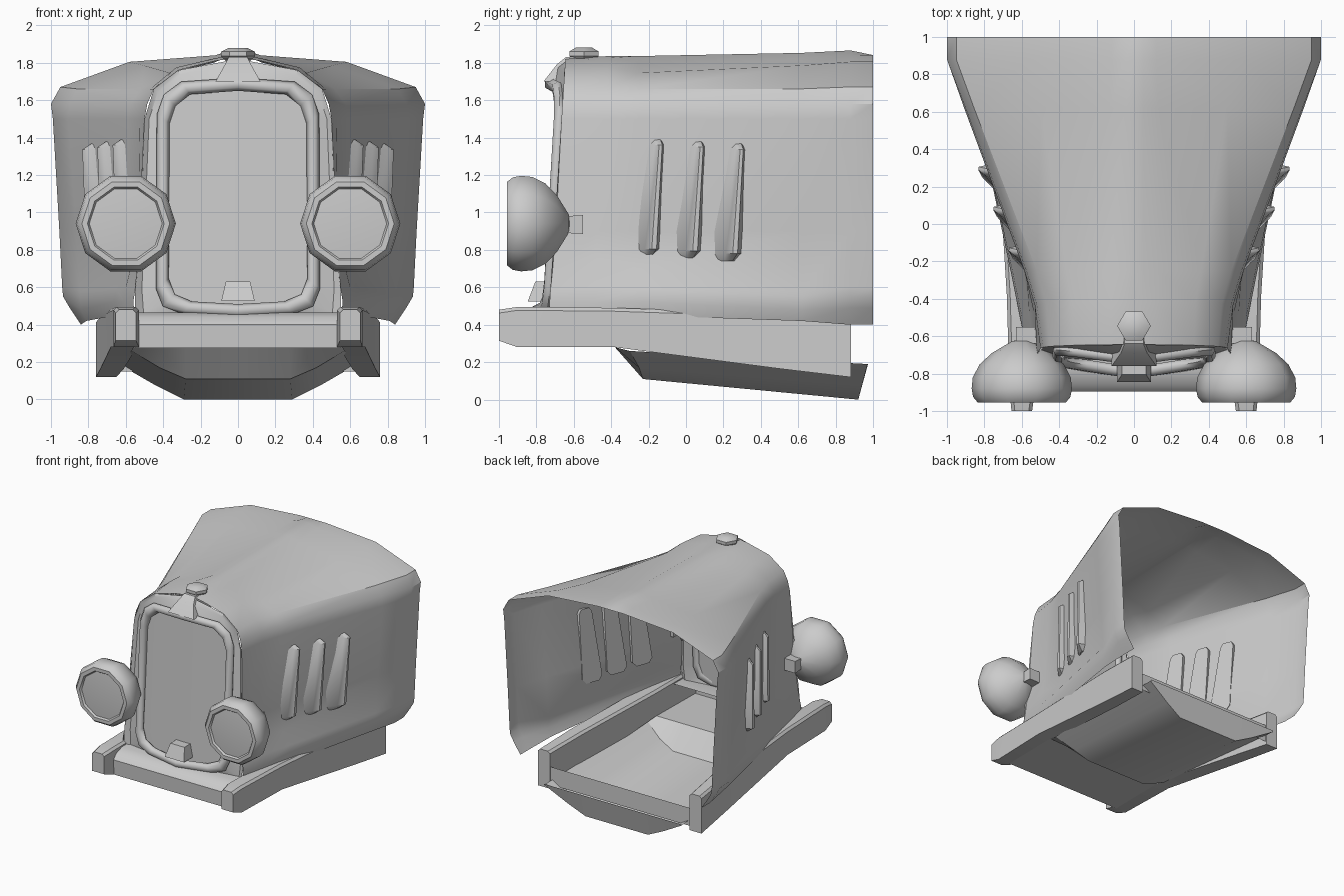
import bpy, bmesh
from math import sin, cos, pi

if "Cube" in bpy.data.objects:
    bpy.data.objects.remove(bpy.data.objects["Cube"])


def mesh(name, verts, faces, mirror=False, angle=35):
    me = bpy.data.meshes.new(name)
    me.from_pydata(verts, [], faces)
    bm = bmesh.new()
    bm.from_mesh(me)
    bmesh.ops.remove_doubles(bm, verts=bm.verts, dist=1e-4)
    bmesh.ops.recalc_face_normals(bm, faces=bm.faces)
    bm.to_mesh(me)
    bm.free()
    ob = bpy.data.objects.new(name, me)
    bpy.context.collection.objects.link(ob)
    bpy.ops.object.select_all(action='DESELECT')
    ob.select_set(True)
    bpy.context.view_layer.objects.active = ob
    if mirror:
        ob.modifiers.new("mirror", 'MIRROR').merge_threshold = 0.001
        bpy.ops.object.modifier_apply(modifier="mirror")
    bpy.ops.object.shade_smooth_by_angle(angle=angle * pi / 180)
    return ob


def loft(name, rows, closed=False, caps=False, **kw):
    n = len(rows[0])
    verts = [p for r in rows for p in r]
    faces = []
    for i in range(len(rows) - 1):
        for j in range(n if closed else n - 1):
            k = (j + 1) % n
            faces.append((i*n + j, i*n + k, (i+1)*n + k, (i+1)*n + j))
    if caps:
        faces += [tuple(range(n)), tuple(range(len(verts) - n, len(verts)))]
    return mesh(name, verts, faces, **kw)


def lathe(name, prof, n, place, **kw):
    rows = [[place(r*cos(2*pi*k/n), r*sin(2*pi*k/n), h) for k in range(n)] for r, h in prof]
    return loft(name, rows, closed=True, **kw)


def box_row(y, x0, x1, z0, z1):
    c = 0.018
    return [(x0, y, z0), (x1, y, z0), (x1, y, z1 - c), (x1 - c, y, z1), (x0 + c, y, z1), (x0, y, z1 - c)]


# hood shell: half sections from the lower edge to the centre line; lean tilts the front ones
sections = [
    (-0.73, .065, [(.55, .44), (.56, .52), (.55, .58), (.54, .66), (.52, .9), (.50, 1.5),
                   (.485, 1.58), (.45, 1.66), (.32, 1.76), (.12, 1.81), (.05, 1.82), (0, 1.82)]),
    (-0.50, .065, [(.60, .45), (.61, .52), (.60, .6), (.56, .76), (.535, .9), (.53, 1.5),
                   (.52, 1.58), (.47, 1.66), (.33, 1.775), (.12, 1.825), (.05, 1.835), (0, 1.835)]),
    (-0.25, 0, [(.65, .45), (.66, .52), (.65, .59), (.59, .70), (.575, .9), (.586, 1.5),
                (.575, 1.58), (.52, 1.66), (.36, 1.745), (.13, 1.80), (.05, 1.835), (0, 1.835)]),
    (0.62, 0, [(.81, .42), (.84, .48), (.845, .55), (.845, .58), (.865, .9), (.908, 1.5),
               (.90, 1.58), (.855, 1.66), (.5, 1.785), (.13, 1.825), (.05, 1.852), (0, 1.852)]),
    (0.88, 0, [(.84, .4), (.90, .49), (.935, .55), (.94, .6), (.955, .9), (.99, 1.5),
               (1, 1.58), (.95, 1.67), (.58, 1.805), (.12, 1.84), (.05, 1.865), (0, 1.865)]),
]
rows = [[(x, y + lean * (z - .5), z) for x, z in pts] for y, lean, pts in sections]
rows.append([(x, 1.0, min(z, 1.84)) for x, y, z in rows[-1]])
loft("hood_shell", rows, mirror=True)


# radiator: surround, tube frame and panel share one half outline
half = [(0, .475), (.27, .49), (.37, .53), (.405, .62), (.40, 1.5), (.365, 1.6), (.28, 1.665), (0, 1.685)]
outer = [(0, .42), (.38, .42), (.55, .44), (.55, .58), (.50, 1.5), (.45, 1.66), (.32, 1.76), (0, 1.82)]


def front_y(x, z):
    return -.79 + .06 * (z - .5) + .15 * x


inner_row = [(x, front_y(x, z), z) for x, z in half]
mid_row = [(x + .75*(u - x), front_y(x, z) + .025, z + .75*(w - z)) for (x, z), (u, w) in zip(half, outer)]
outer_row = [(u, -.73 + .065 * (w - .5), w) for u, w in outer]
loft("radiator_surround", [inner_row, mid_row, outer_row], mirror=True)
panel_row = [(x, -.735 + .05 * (z - .5) + .04 * x, z) for x, z in half]
loft("radiator_panel", [panel_row, [(0, -.735 + .05 * (z - .5), z) for x, z in half]], mirror=True)

tube = []
for k in range(6):
    a = 2*pi*k/6
    tube.append([(x*(1 + .085*cos(a)), front_y(x, z) + .035*sin(a) - .005,
                  1.08 + (z - 1.08)*(1 + .058*cos(a))) for x, z in half])
loft("radiator_frame", tube + [tube[0]], mirror=True, angle=65)

# filler cap with its neck, and the small tab under the grille
lathe("filler_cap", [(.055, 1.80), (.09, 1.835), (.09, 1.86), (.05, 1.88), (0, 1.88)], 6,
      lambda a, b, h: (a, b - .545, h))


def plate(x, y, z, d):
    return [(-x, y, z), (x, y, z), (x, y + d, z), (-x, y + d, z)]


loft("cap_neck", [plate(.12, -.76, 1.70, .1), plate(.07, -.69, 1.79, .1), plate(.05, -.64, 1.83, .1)],
     closed=True, caps=True)
loft("grille_tab", [plate(.09, -.845, .525, .12), plate(.065, -.805, .63, .08)], closed=True, caps=True)

# louvres: three leaning scoops on each flank
def side_x(y, z):
    return .512 + .376 * (y + .4) + .012 * (z - .8)


for i, (c, d) in enumerate([(-.225, .10), (-.005, .115), (.21, .13)]):
    rows = []
    for z, w, out in [(.765, .055, 0), (.805, .085, 1), (1.36, .055, 1), (1.395, .035, 0)]:
        z -= .012 * i
        m = c + .06 * (z - .765) / .63
        y0, y1 = m - w, m + w
        ya = m + .45 * w
        yb = m + .75 * w
        h = out * .055
        rows.append([(side_x(y0, z) - .02, y0, z), (side_x(m, z) + h*.6, m, z),
                     (side_x(ya, z) + h, ya, z), (side_x(yb, z) + h*.85, yb, z),
                     (side_x(y1, z) - .02, y1, z)])
    loft("louvre_%d" % (i + 1), rows, closed=True, caps=True, mirror=True)

# headlights: ten-sided bowl with rolled rim and flat lens
lathe("headlight", [(0, -.955), (.195, -.94), (.205, -.955), (.235, -.955), (.26, -.925), (.268, -.88),
                    (.262, -.82), (.225, -.75), (.16, -.69), (.05, -.625), (0, -.62)], 10,
      lambda a, b, h: (.6 + a, h, .94 + b), mirror=True, angle=50)
loft("headlight_stem", [[(x, -.64, .89), (x, -.55, .885), (x, -.55, .985), (x, -.64, .98)] for x in (.50, .63)],
     closed=True, caps=True, mirror=True)

# chassis rails
loft("chassis_rail", [box_row(-1.0, .545, .655, .315, .48), box_row(-.9, .53, .665, .28, .495),
                      box_row(-.38, .54, .68, .28, .49), box_row(.5, .61, .735, .165, .46),
                      box_row(.88, .65, .76, .12, .43)], closed=True, caps=True, mirror=True)

# front crossbeam between the rails
beam = [(-.89, .275), (-.895, .40), (-.86, .44), (-.78, .465), (-.60, .465)]
loft("front_crossbeam", [[(x, y, z) for y, z in beam] for x in (-.55, .55)])

# underpan: flat front, step down, sloping trough and rear wall
pan = [
    [(.56, -.89, .275), (.42, -.89, .275), (.28, -.89, .275), (0, -.89, .275)],
    [(.56, -.38, .28), (.42, -.38, .28), (.28, -.38, .28), (0, -.38, .28)],
    [(.57, -.30, .26), (.42, -.25, .17), (.28, -.23, .11), (0, -.23, .11)],
    [(.64, .97, .19), (.44, .94, .075), (.29, .92, 0), (0, .92, 0)],
    [(.64, .975, .2), (.44, .975, .2), (.29, .975, .2), (0, .975, .2)],
]
loft("underpan", pan, mirror=True, angle=25)
loft("rear_crossmember", [[(x, .87, .15), (x, .87, .30)] for x in (-.66, .66)])
